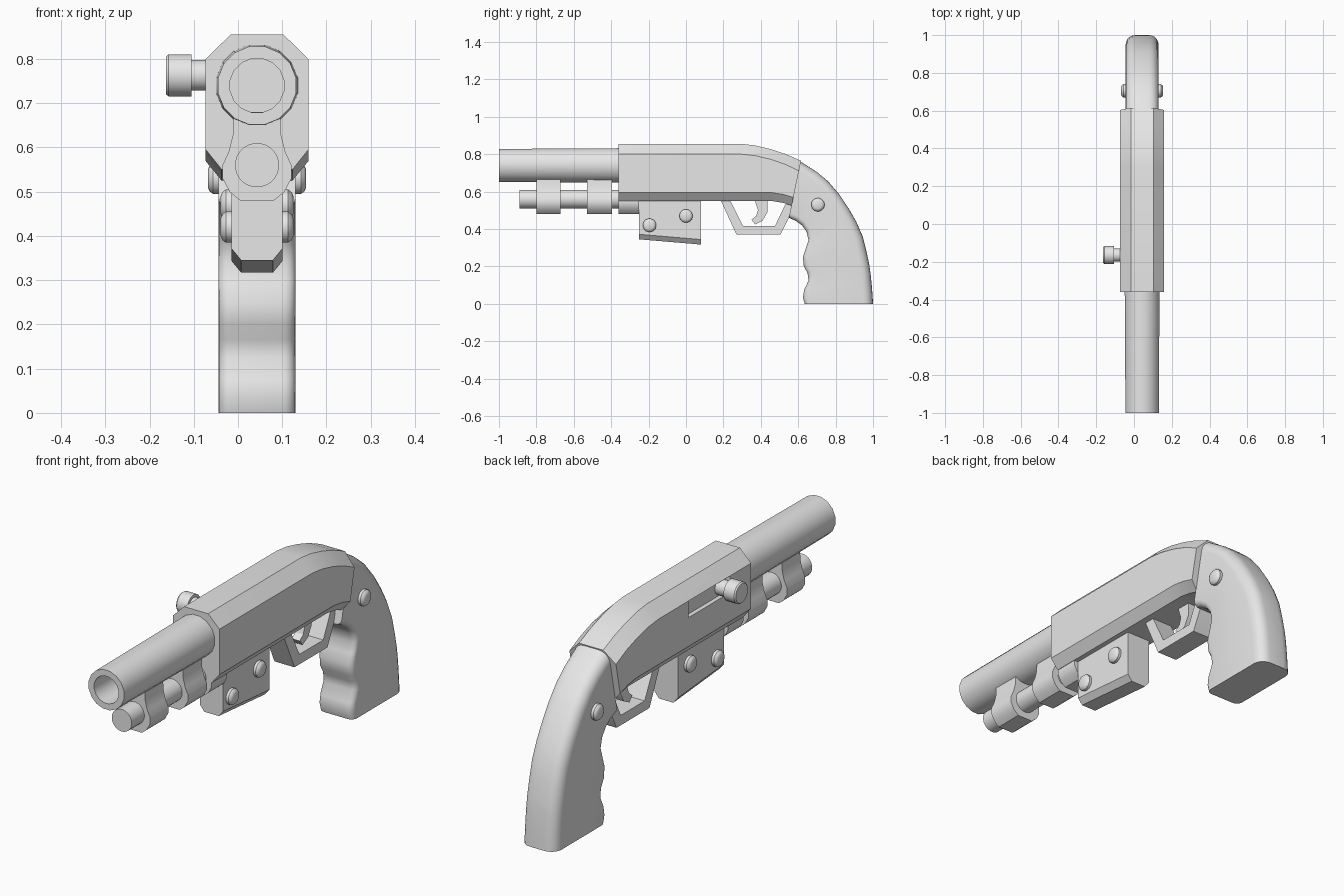
import bpy, bmesh
from math import sin, cos, pi, radians
from mathutils import Vector

cube = bpy.data.objects.get("Cube")
if cube:
    bpy.data.objects.remove(cube)

CENTRE = 0.043  # mid plane of the body
grey = bpy.data.materials.new("plain_grey")
grey.use_nodes = True
grey.diffuse_color = (0.8, 0.8, 0.8, 1)
grey.node_tree.nodes["Principled BSDF"].inputs["Base Color"].default_value = grey.diffuse_color


def finish(obj, angle=32):
    bpy.ops.object.select_all(action="DESELECT")
    obj.select_set(True)
    bpy.context.view_layer.objects.active = obj
    bpy.ops.object.shade_smooth_by_angle(angle=radians(angle))


def loft(name, rings, smooth=True):
    """Skin a list of equal rings and close both ends."""
    bm = bmesh.new()
    rows = [[bm.verts.new(p) for p in ring] for ring in rings]
    for a, b in zip(rows, rows[1:]):
        for i in range(len(a)):
            j = (i + 1) % len(a)
            bm.faces.new((a[i], a[j], b[j], b[i]))
    bm.faces.new(rows[0][::-1])
    bm.faces.new(rows[-1])
    bmesh.ops.recalc_face_normals(bm, faces=bm.faces[:])
    mesh = bpy.data.meshes.new(name)
    bm.to_mesh(mesh)
    bm.free()
    mesh.materials.append(grey)
    obj = bpy.data.objects.new(name, mesh)
    bpy.context.collection.objects.link(obj)
    if smooth:
        finish(obj)
    return obj


def turned(name, axis, centre, profile, sides=24):
    """Solid of revolution along x or y; profile holds (position, radius)."""
    rings = []
    for pos, r in profile:
        ring = []
        for k in range(sides):
            a = 2 * pi * (k + 0.5) / sides
            u, v = centre[0] + r * cos(a), centre[1] + r * sin(a)
            ring.append((pos, u, v) if axis == "x" else (u, pos, v))
        rings.append(ring)
    return loft(name, rings)


def side_plate(name, outline, half):
    """Extrude a (y, z) outline across the body."""
    return loft(name, [[(CENTRE + s * half, y, z) for y, z in outline] for s in (-1, 1)])


def section(top, bottom, shape):
    """Ring between two (y, z) points; shape(length) gives (half width, depth) pairs."""
    t, b = Vector((0, *top)), Vector((0, *bottom))
    length = (b - t).length
    way = (b - t) / length
    half = shape(length)
    pts = half + [(-w, d) for w, d in reversed(half)]
    return [t + way * d + Vector((CENTRE + w, 0, 0)) for w, d in pts]


# Receiver: chamfered section swept to a drooping tail
def receiver_shape(n):
    return [(0.06, 0), (0.116, 0.055), (0.116, n - 0.045), (0.08, n)]


tops = [(-0.36, 0.855), (0.3, 0.855), (0.37, 0.847), (0.45, 0.828), (0.53, 0.802), (0.615, 0.765)]
bottoms = [(-0.36, 0.55), (0.3, 0.55), (0.38, 0.55), (0.46, 0.55), (0.52, 0.54), (0.565, 0.525)]
receiver = loft("receiver", [section(t, b, receiver_shape) for t, b in zip(tops, bottoms)], False)

# Bolt slot cut in the right wall
cutter = loft("slot_cutter", [[(x, y, z) for y, z in
              ((-0.21, 0.725), (0.085, 0.725), (0.085, 0.8), (-0.21, 0.8))]
              for x in (-0.2, -0.053)], False)
cutter.hide_render = True
cut = receiver.modifiers.new("slot", "BOOLEAN")
cut.operation = "DIFFERENCE"
cut.object = cutter
cut.solver = "EXACT"
bpy.context.view_layer.objects.active = receiver
bpy.ops.object.modifier_apply(modifier=cut.name)
bpy.data.objects.remove(cutter)
finish(receiver, 20)


# Grip: rounded section between back and finger-groove curves
def grip_shape(n):
    w, back, front = 0.087, 0.05, 0.028
    arc = [pi / 2 * k / 5 for k in range(6)]
    rear = [(w - back * (1 - sin(a)), back * (1 - cos(a))) for a in arc]
    fore = [(w - front * (1 - cos(a)), n - front * (1 - sin(a))) for a in arc]
    return rear + fore


backs = [(0.61, 0.762), (0.7, 0.705), (0.76, 0.655), (0.82, 0.585), (0.87, 0.51), (0.91, 0.44),
         (0.945, 0.36), (0.965, 0.28), (0.98, 0.21), (0.987, 0.16), (0.993, 0.1), (0.997, 0.05), (1, 0)]
fronts = [(0.55, 0.46), (0.585, 0.445), (0.62, 0.42), (0.645, 0.385), (0.655, 0.34), (0.64, 0.295),
          (0.625, 0.25), (0.63, 0.2), (0.65, 0.165), (0.655, 0.125), (0.632, 0.075), (0.625, 0.035), (0.635, 0)]
loft("grip", [section(t, b, grip_shape) for t, b in zip(backs, fronts)])

# Barrel with open bore, and the tube below it
turned("barrel", "y", (CENTRE, 0.74),
       [(-0.34, 0.094), (-1, 0.09), (-1, 0.062), (-0.5, 0.062)], 16)
turned("lower_tube", "y", (CENTRE, 0.56), [(-0.89, 0.05), (-0.3, 0.05)])

# Clamps holding the tube
clamp = [(0.052, 0.68), (0.054, 0.63), (0.064, 0.59), (0.078, 0.56), (0.078, 0.53), (0.062, 0.5), (0.038, 0.48)]
clamp += [(-x, z) for x, z in reversed(clamp)]
for label, y0, y1 in (("front", -0.8, -0.67), ("middle", -0.53, -0.395), ("rear", -0.36, -0.25)):
    loft(label + "_clamp", [[(CENTRE + x, y, z) for x, z in clamp] for y in (y0, y1)])


# Underside block with sloping chamfered bottom
def block_ring(y, low):
    half = [(0.058, 0.56), (0.058, low + 0.027), (0.036, low)]
    return [(CENTRE + x, y, z) for x, z in half + [(-x, z) for x, z in reversed(half)]]


loft("underside_block", [block_ring(-0.25, 0.345), block_ring(0.08, 0.317)])

# Trigger and its guard
side_plate("trigger_guard", [(0.185, 0.555), (0.27, 0.37), (0.505, 0.37), (0.565, 0.49), (0.565, 0.54),
                             (0.53, 0.53), (0.475, 0.415), (0.305, 0.415), (0.235, 0.555)], 0.05)
side_plate("trigger", [(0.365, 0.56), (0.385, 0.5), (0.375, 0.47), (0.35, 0.45), (0.37, 0.425),
                       (0.41, 0.445), (0.435, 0.49), (0.435, 0.56)], 0.02)

# Domed screws through block and grip
for label, y, z, wall in (("front_block", -0.195, 0.42, 0.058), ("rear_block", 0, 0.47, 0.058),
                          ("grip", 0.705, 0.53, 0.087)):
    head = [(wall + 0.012, 0.036), (wall + 0.02, 0.03), (wall + 0.024, 0.021)]
    profile = [(CENTRE - d, r) for d, r in reversed(head)] + [(CENTRE + d, r) for d, r in head]
    turned(label + "_screw", "x", (y, z), profile, 16)

# Bolt handle with knob
turned("bolt_handle", "x", (-0.165, 0.763),
       [(-0.163, 0.043), (-0.157, 0.048), (-0.105, 0.048), (-0.105, 0.035), (-0.04, 0.035)], 20)
